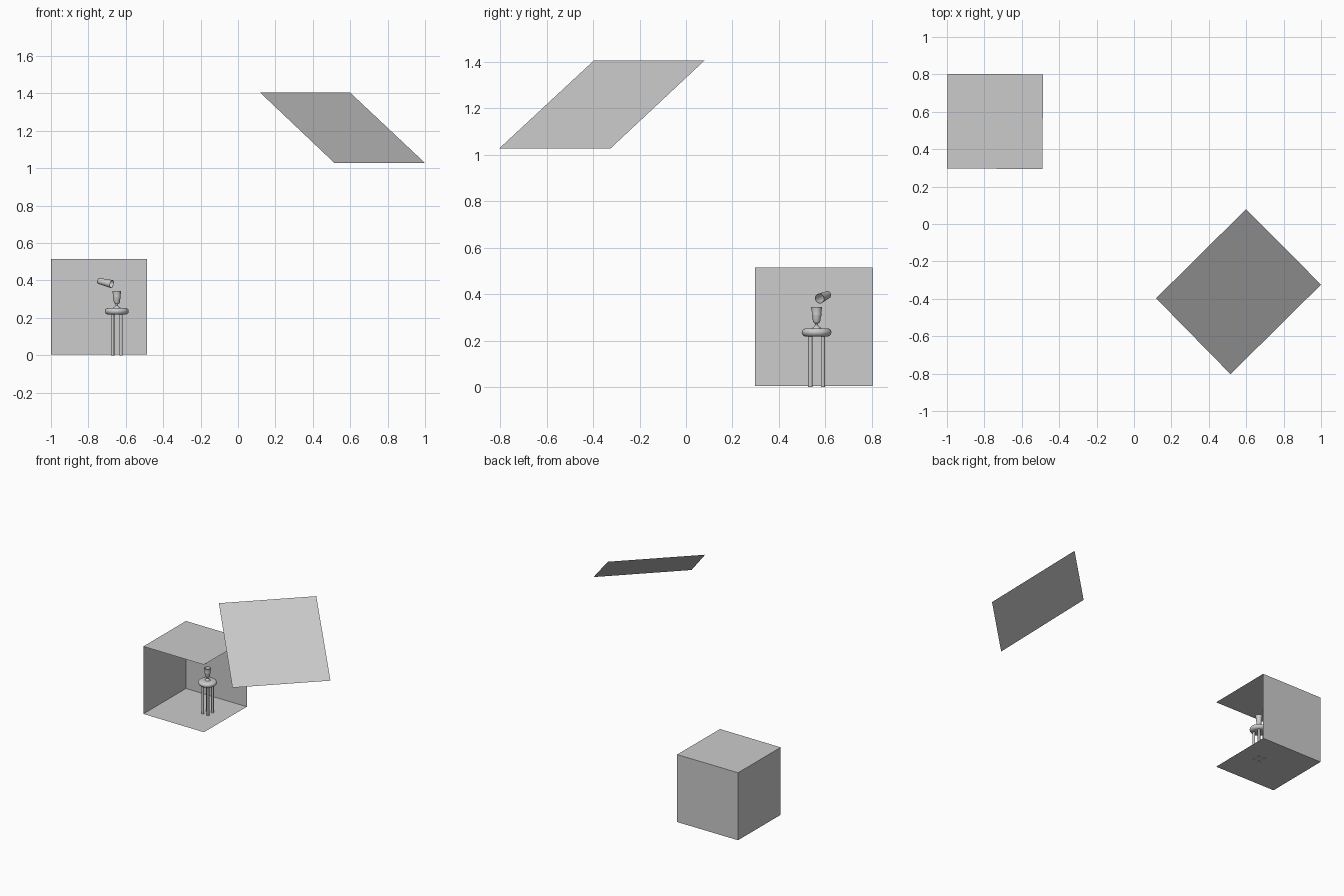
import bpy
from math import cos, sin, tau
from mathutils import Vector

if "Cube" in bpy.data.objects:
    bpy.data.objects.remove(bpy.data.objects["Cube"])


def make_mesh(name, verts, faces, smooth=False):
    me = bpy.data.meshes.new(name)
    me.from_pydata([tuple(v) for v in verts], [], faces)
    me.update()
    ob = bpy.data.objects.new(name, me)
    bpy.context.collection.objects.link(ob)
    if smooth:
        bpy.context.view_layer.objects.active = ob
        ob.select_set(True)
        bpy.ops.object.shade_smooth_by_angle(angle=0.7)
        ob.select_set(False)
    return ob


def panel(name, corners):
    return make_mesh(name, corners, [(0, 1, 2, 3)])


def lathe(name, profile, origin, axis=(0, 0, 1), n=32):
    """Spin (radius, height) points around an axis; zero-radius ends become poles."""
    rot = Vector((0, 0, 1)).rotation_difference(Vector(axis))
    verts, rings, faces = [], [], []
    for r, h in profile:
        count = n if r > 0 else 1
        rings.append([len(verts) + i for i in range(count)])
        for i in range(count):
            p = Vector((r * cos(tau * i / n), r * sin(tau * i / n), h))
            verts.append(rot @ p + Vector(origin))
    for a, b in zip(rings, rings[1:]):
        for i in range(n):
            j = (i + 1) % n
            quad = [a[i % len(a)], a[j % len(a)], b[j % len(b)], b[i % len(b)]]
            faces.append(list(dict.fromkeys(quad)))
    return make_mesh(name, verts, faces, smooth=True)


# Open room: floor, ceiling, back and left wall, turned very slightly
Z0, Z1 = 0.004, 0.514
plan = [(-1.0, 0.298), (-0.49, 0.293), (-0.486, 0.80), (-0.997, 0.803)]
low = [(x, y, Z0) for x, y in plan]
high = [(x, y, Z1) for x, y in plan]
panel("floor", low)
panel("ceiling", high[::-1])
panel("back_wall", [low[3], low[2], high[2], high[3]])
panel("left_wall", [low[0], low[3], high[3], high[0]])

# Tilted square light panel
panel("light_panel", [(0.599, 0.079, 1.405), (0.118, -0.397, 1.405),
                      (0.516, -0.803, 1.028), (1.0, -0.324, 1.028)])

# Stool
CX, CY = -0.648, 0.562
lathe("stool_seat", [(0, 0.217), (0.048, 0.217), (0.056, 0.221), (0.062, 0.228),
                     (0.064, 0.236), (0.062, 0.244), (0.056, 0.250),
                     (0.048, 0.253), (0, 0.253)], (CX, CY, 0))
for sx, side in ((-1, "left"), (1, "right")):
    for sy, end in ((-1, "front"), (1, "back")):
        lathe(f"stool_leg_{end}_{side}",
              [(0, 0), (0.009, 0), (0.009, 0.22), (0, 0.22)],
              (CX + sx * 0.0225, CY + sy * 0.027, 0), n=20)

# Goblet standing on the seat, with hollow bowl
lathe("goblet", [(0, 0.253), (0.019, 0.253), (0.018, 0.256), (0.010, 0.261),
                 (0.006, 0.267), (0.007, 0.273), (0.013, 0.278), (0.016, 0.284),
                 (0.018, 0.300), (0.0205, 0.308), (0.0205, 0.318), (0.020, 0.322),
                 (0.024, 0.345), (0.022, 0.345), (0.018, 0.320), (0.016, 0.300),
                 (0.013, 0.284), (0, 0.280)], (CX, CY, 0))

# Tapered cup pouring above the goblet
mouth = Vector((-0.675, 0.575, 0.381))
base = Vector((-0.746, 0.611, 0.398))
L = (mouth - base).length
lathe("pouring_cup", [(0, 0), (0.014, 0), (0.016, 0.002), (0.0185, 0.5 * L),
                      (0.022, L), (0.020, L), (0.0165, 0.5 * L),
                      (0.014, 0.005), (0, 0.005)], base, mouth - base)
